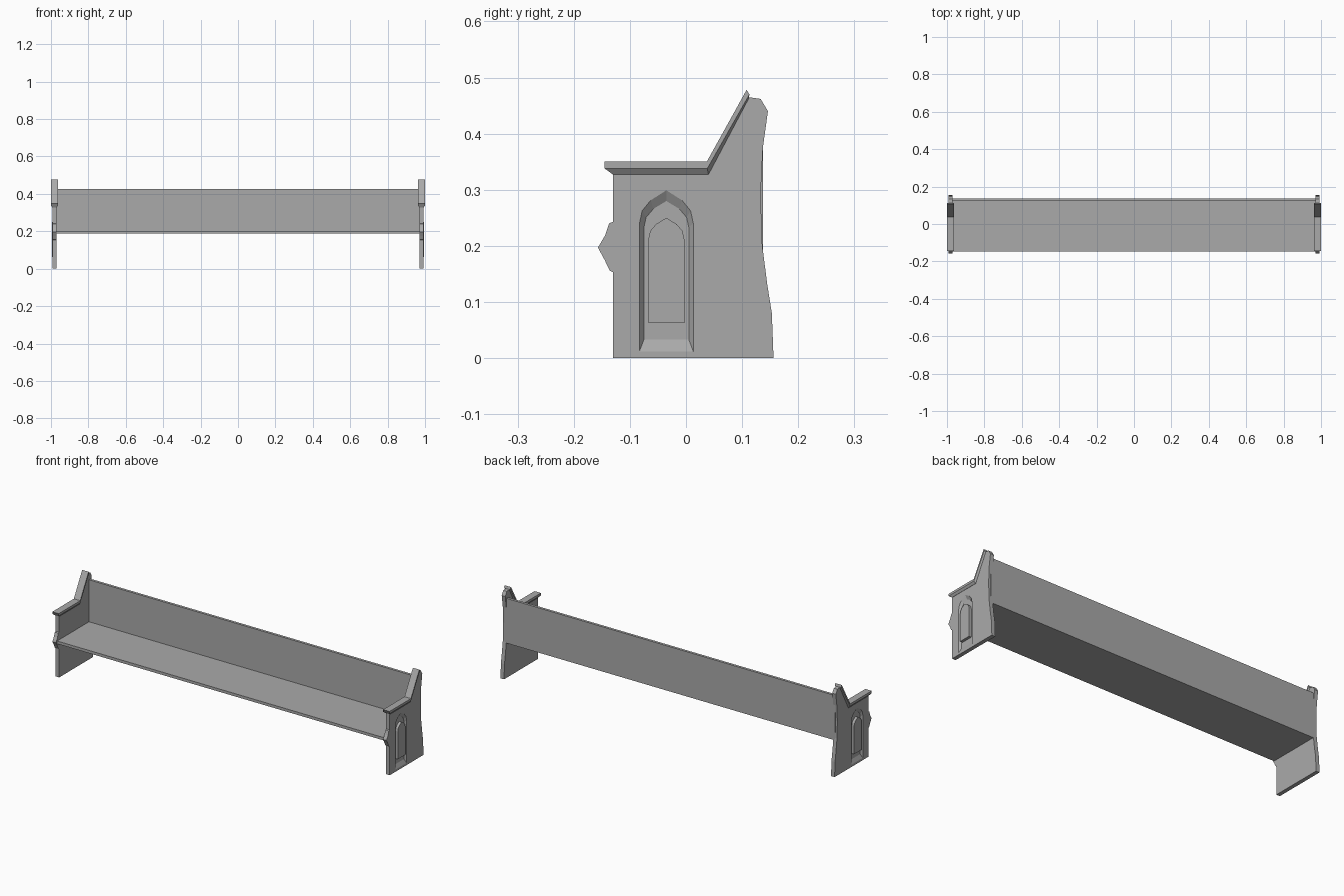
import bpy
import bmesh

default = bpy.data.objects.get("Cube")
if default:
    bpy.data.objects.remove(default, do_unlink=True)

GREY = (0.4, 0.4, 0.4, 1)
stone = bpy.data.materials.new("plain grey")
stone.use_nodes = True
stone.diffuse_color = GREY
bsdf = next(n for n in stone.node_tree.nodes if n.type == 'BSDF_PRINCIPLED')
bsdf.inputs["Base Color"].default_value = GREY


def finish(name, bm):
    """Turn a bmesh into a flat shaded object."""
    bmesh.ops.recalc_face_normals(bm, faces=bm.faces[:])
    mesh = bpy.data.meshes.new(name)
    bm.to_mesh(mesh)
    bm.free()
    mesh.materials.append(stone)
    obj = bpy.data.objects.new(name, mesh)
    bpy.context.scene.collection.objects.link(obj)
    return obj


def loft(name, side, sections):
    """Join (x, outline of y and z) sections into a closed solid."""
    bm = bmesh.new()
    rings = [[bm.verts.new((side * x, y, z)) for y, z in pts] for x, pts in sections]
    for a, b in zip(rings, rings[1:]):
        for i in range(len(a)):
            j = (i + 1) % len(a)
            bm.faces.new((a[i], a[j], b[j], b[i]))
    bm.faces.new(rings[0])
    bm.faces.new(rings[-1])
    return finish(name, bm)


def box(name, low, high):
    bm = bmesh.new()
    bmesh.ops.create_cube(bm, size=1)
    for v in bm.verts:
        v.co = [(a + b) / 2 + c * (b - a) for a, b, c in zip(low, high, v.co)]
    return finish(name, bm)


def arch(w, bottom, spring, top, centre=-0.035):
    """Pointed window outline."""
    h = top - spring
    half = [(w, bottom), (w, spring), (w * 0.9, spring + h * 0.38),
            (w * 0.58, spring + h * 0.7)]
    right = [(centre + y, z) for y, z in half]
    left = [(centre - y, z) for y, z in reversed(half)]
    return right + [(centre, top)] + left


def cap(name, side):
    """Arm rest moulding that follows the top edge of the end panel."""
    layers = [(0.011, [(-0.13, 0.327), (0.04, 0.327), (0.112, 0.463)]),
              (0.019, [(-0.145, 0.338), (0.038, 0.338), (0.113, 0.47)]),
              (0.019, [(-0.145, 0.35), (0.037, 0.35), (0.108, 0.478)])]
    bm = bmesh.new()
    rings = []
    for i in range(3):
        ring = [(0.981 - w, *path[i]) for w, path in layers]
        ring += [(0.981 + w, *path[i]) for w, path in reversed(layers)]
        rings.append([bm.verts.new((side * x, y, z)) for x, y, z in ring])
    for a, b in zip(rings, rings[1:]):
        for i in range(len(a)):
            j = (i + 1) % len(a)
            bm.faces.new((a[i], a[j], b[j], b[i]))
    bm.faces.new(rings[0])
    bm.faces.new(rings[-1])
    return finish(name, bm)


# Outline of the end panels, from the front foot up and round to the back foot
PANEL = [(-0.13, 0), (-0.13, 0.153), (-0.136, 0.156), (-0.145, 0.175),
         (-0.157, 0.197), (-0.144, 0.219), (-0.137, 0.24), (-0.13, 0.243),
         (-0.13, 0.33), (0.038, 0.33), (0.111, 0.465), (0.133, 0.462),
         (0.146, 0.44), (0.137, 0.375), (0.133, 0.29), (0.136, 0.2),
         (0.145, 0.13), (0.153, 0.08), (0.156, 0)]

for label, side in (("left", 1), ("right", -1)):
    panel = loft(label + "_end_panel", side, [(0.970, PANEL), (0.991, PANEL)])

    # Splayed window recess cut into the outer face
    mouth = arch(0.048, 0.012, 0.24, 0.299)
    cutter = loft(label + "_recess_cutter", side, [
        (0.981, arch(0.040, 0.033, 0.233, 0.280)), (0.991, mouth), (1.01, mouth)])
    cutter.hide_render = True
    cut = panel.modifiers.new("recess", 'BOOLEAN')
    cut.operation = 'DIFFERENCE'
    cut.solver = 'EXACT'
    cut.object = cutter
    depsgraph = bpy.context.evaluated_depsgraph_get()
    carved = bpy.data.meshes.new_from_object(panel.evaluated_get(depsgraph))
    panel.modifiers.clear()
    panel.data = carved
    bpy.data.objects.remove(cutter, do_unlink=True)

    # Raised inner window panel
    inner = arch(0.032, 0.063, 0.212, 0.25)
    loft(label + "_window_panel", side, [(0.979, inner), (0.995, inner)])

    cap(label + "_arm_rest", side)

# Seat board and upright back board
box("seat", (-0.975, -0.147, 0.187), (0.975, 0.125, 0.202))
box("backrest", (-0.980, 0.123, 0.187), (0.980, 0.137, 0.427))
